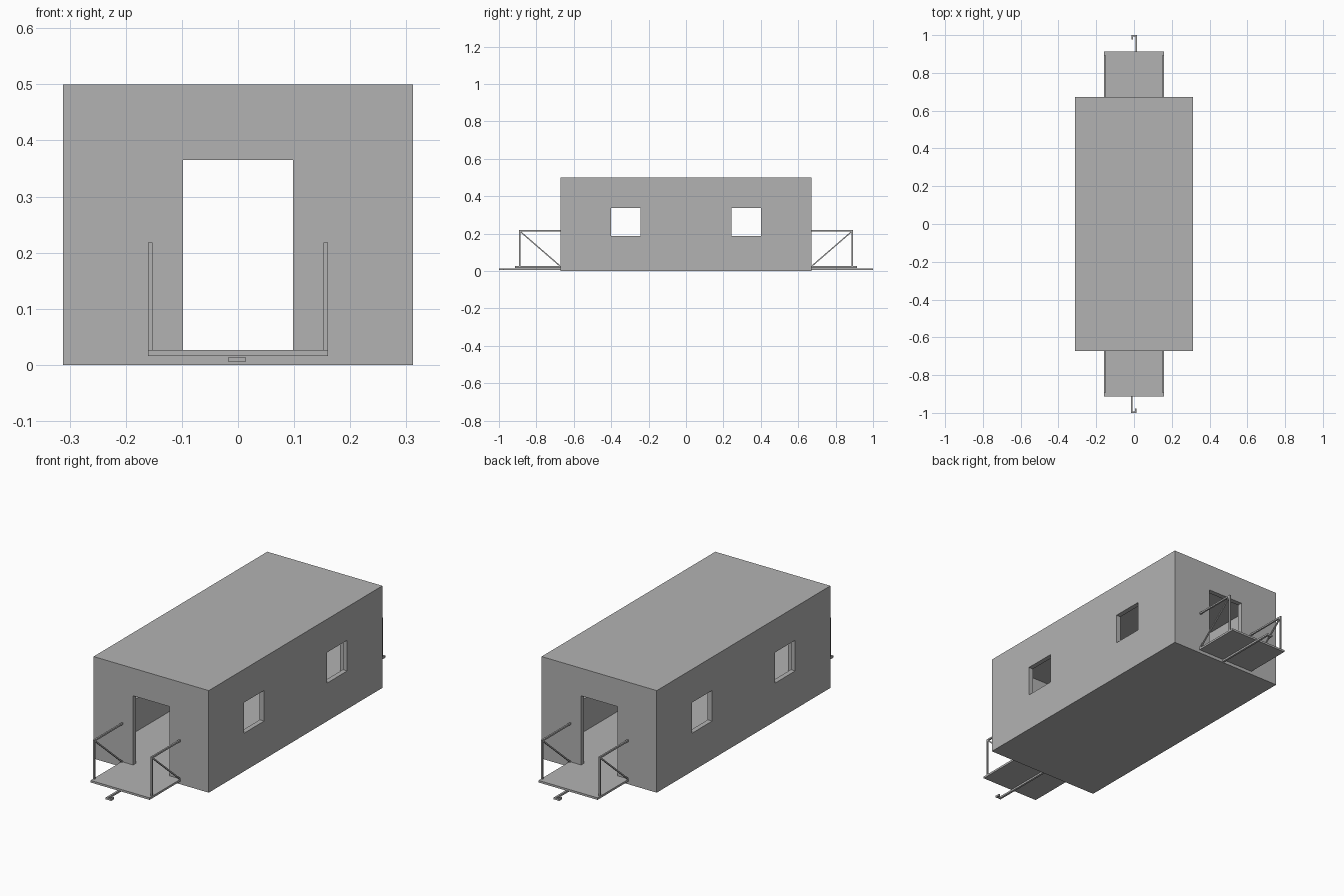
import bpy
import bmesh
from mathutils import Vector, Matrix

cube = bpy.data.objects.get("Cube")
if cube:
    bpy.data.objects.remove(cube, do_unlink=True)

grey = bpy.data.materials.new("plain grey")
grey.use_nodes = True
colour = (0.448, 0.448, 0.448, 1)
grey.diffuse_color = colour
grey.node_tree.nodes["Principled BSDF"].inputs["Base Color"].default_value = colour


def make_object(name, bm):
    mesh = bpy.data.meshes.new(name)
    bm.to_mesh(mesh)
    bm.free()
    mesh.materials.append(grey)
    obj = bpy.data.objects.new(name, mesh)
    bpy.context.scene.collection.objects.link(obj)
    return obj


def add_box(bm, low, high):
    low, high = Vector(low), Vector(high)
    place = Matrix.Translation((low + high) / 2) @ Matrix.Diagonal((*(high - low), 1))
    bmesh.ops.create_cube(bm, size=1, matrix=place)


def add_bar(bm, start, end, width):
    """Square bar running between two points."""
    start, end = Vector(start), Vector(end)
    run = end - start
    turn = run.to_track_quat('Y', 'Z').to_matrix().to_4x4()
    place = Matrix.Translation((start + end) / 2) @ turn
    bmesh.ops.create_cube(bm, size=1,
                          matrix=place @ Matrix.Diagonal((width, run.length, width, 1)))


def box(name, low, high):
    bm = bmesh.new()
    add_box(bm, low, high)
    return make_object(name, bm)


# Hollow cabin with a doorway at each end and two windows per side
HX, HY, TOP, WALL, FLOOR = 0.312, 0.672, 0.5, 0.024, 0.026
cabin = box("cabin", (-HX, -HY, 0), (HX, HY, TOP))
cutters = [
    box("room_cutter", (WALL - HX, WALL - HY, FLOOR), (HX - WALL, HY - WALL, TOP - WALL)),
    box("door_cutter", (-0.098, -1, FLOOR), (0.098, 1, 0.365)),
    box("front_window_cutter", (-1, -0.4, 0.187), (1, -0.243, 0.337)),
    box("back_window_cutter", (-1, 0.243, 0.187), (1, 0.4, 0.337)),
]
for cutter in cutters:
    cutter.hide_render = True
    cut = cabin.modifiers.new(cutter.name, 'BOOLEAN')
    cut.operation, cut.solver, cut.object = 'DIFFERENCE', 'EXACT', cutter
graph = bpy.context.evaluated_depsgraph_get()
finished = bpy.data.meshes.new_from_object(cabin.evaluated_get(graph))
cabin.modifiers.clear()
cabin.data = finished
for cutter in cutters:
    bpy.data.objects.remove(cutter, do_unlink=True)

# End platforms, railings and couplers; the back set is the front turned half round
BAR, RAIL_X, POST_Y, RAIL_Z = 0.008, 0.156, -0.89, 0.214
for end, half_turn in (("front", False), ("back", True)):
    parts = [box(end + "_platform", (-0.16, -0.913, 0.016), (0.16, -HY, FLOOR))]

    for side, x in (("right", -RAIL_X), ("left", RAIL_X)):
        bm = bmesh.new()
        add_bar(bm, (x, POST_Y, FLOOR), (x, POST_Y, RAIL_Z + BAR / 2), BAR)
        add_bar(bm, (x, POST_Y, RAIL_Z), (x, -HY, RAIL_Z), BAR)
        add_bar(bm, (x, POST_Y, RAIL_Z), (x, -HY - 0.003, FLOOR + 0.002), BAR * 0.8)
        parts.append(make_object(f"{end}_{side}_railing", bm))

    # Drawbar ending in a small hook
    bm = bmesh.new()
    add_box(bm, (-0.017, -1, 0.005), (-0.007, -HY, 0.014))
    add_box(bm, (-0.017, -1, 0.005), (0.013, -0.992, 0.014))
    add_box(bm, (0.005, -1, 0.005), (0.013, -0.977, 0.014))
    parts.append(make_object(end + "_coupler", bm))

    if half_turn:
        for part in parts:
            part.data.transform(Matrix.Diagonal((-1, -1, 1, 1)))
